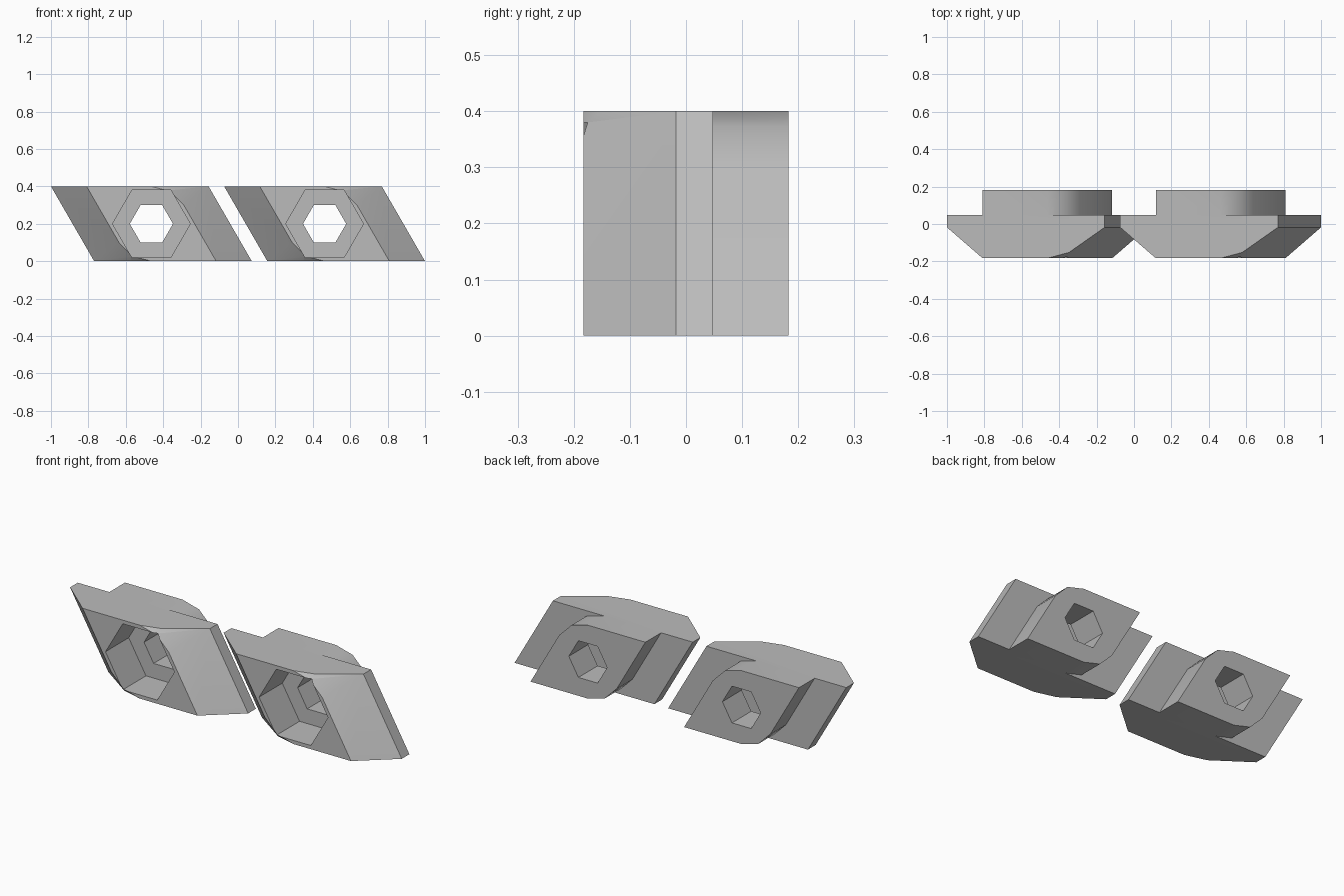
import bpy, bmesh, math
from mathutils import Vector

if "Cube" in bpy.data.objects:
    bpy.data.objects.remove(bpy.data.objects["Cube"], do_unlink=True)

HALF = 0.2                      # half height and corner radius
FRONT, RIM, SHOULDER, BACK = -0.183, -0.018, 0.048, 0.183
SPACING = 0.463

steel = bpy.data.materials.new("grey steel")
steel.use_nodes = True
steel.diffuse_color = (0.5, 0.5, 0.5, 1)
steel.node_tree.nodes["Principled BSDF"].inputs["Base Color"].default_value = (0.5, 0.5, 0.5, 1)


def hull_object(name, points):
    """Convex solid; every point is repeated half a turn about the bolt axis."""
    bm = bmesh.new()
    for x, y, z in points:
        for s in (1, -1):
            bm.verts.new((s * x, y, HALF + s * z))
    bmesh.ops.remove_doubles(bm, verts=bm.verts, dist=1e-5)
    bmesh.ops.convex_hull(bm, input=bm.verts)
    bmesh.ops.dissolve_limit(bm, angle_limit=math.radians(0.5), verts=bm.verts, edges=bm.edges)
    bmesh.ops.recalc_face_normals(bm, faces=bm.faces)
    mesh = bpy.data.meshes.new(name)
    bm.to_mesh(mesh)
    bm.free()
    mesh.materials.append(steel)
    obj = bpy.data.objects.new(name, mesh)
    bpy.context.collection.objects.link(obj)
    return obj


def slanted_x(distance, z):
    """Where the slanted side at this distance from the axis crosses height z."""
    c = math.radians(30)
    return (distance - z * math.sin(c)) / math.cos(c)


def outline(y):
    """Parallelogram with its blunt corners rounded."""
    pts = [(HALF * math.cos(math.radians(a)), y, HALF * math.sin(math.radians(a))) for a in (30, 60, 90)]
    return pts + [(slanted_x(HALF, -HALF), y, -HALF)]


def hexagon(name, flat, y0, y1):
    r = flat / math.cos(math.radians(30))
    return hull_object(name, [(r * math.cos(math.radians(a)), y, r * math.sin(math.radians(a)))
                              for a in (0, 60, 120) for y in (y0, y1)])


# Wide wing with 45 degree flanks and conical blunt corners
wide = HALF + RIM - FRONT
body = outline(FRONT)
body += [(slanted_x(wide, z), y, z) for z in (HALF, -HALF) for y in (RIM, SHOULDER)]
r = HALF / math.sin(math.radians(60))
body.append((r * math.cos(math.radians(60)), FRONT + r - HALF, HALF))
nut = hull_object("slot_nut_right", body)

# Narrow neck, bolt head recess and through hole
neck = hull_object("neck", outline(SHOULDER) + outline(BACK))
recess = hexagon("recess_cutter", 0.18, FRONT - 0.1, 0.017)
hole = hexagon("hole_cutter", 0.1, FRONT - 0.2, BACK + 0.1)

bpy.context.view_layer.objects.active = nut
for tool, operation in ((neck, "UNION"), (recess, "DIFFERENCE"), (hole, "DIFFERENCE")):
    mod = nut.modifiers.new(tool.name, "BOOLEAN")
    mod.operation, mod.object, mod.solver = operation, tool, "EXACT"
    bpy.ops.object.modifier_apply(modifier=mod.name)
    bpy.data.objects.remove(tool, do_unlink=True)

bpy.ops.object.select_all(action="DESELECT")
nut.select_set(True)
bpy.ops.object.shade_smooth_by_angle(angle=math.radians(32))

# Second identical nut
twin = nut.copy()
twin.name = "slot_nut_left"
bpy.context.collection.objects.link(twin)
nut.location.x, twin.location.x = -SPACING, SPACING
